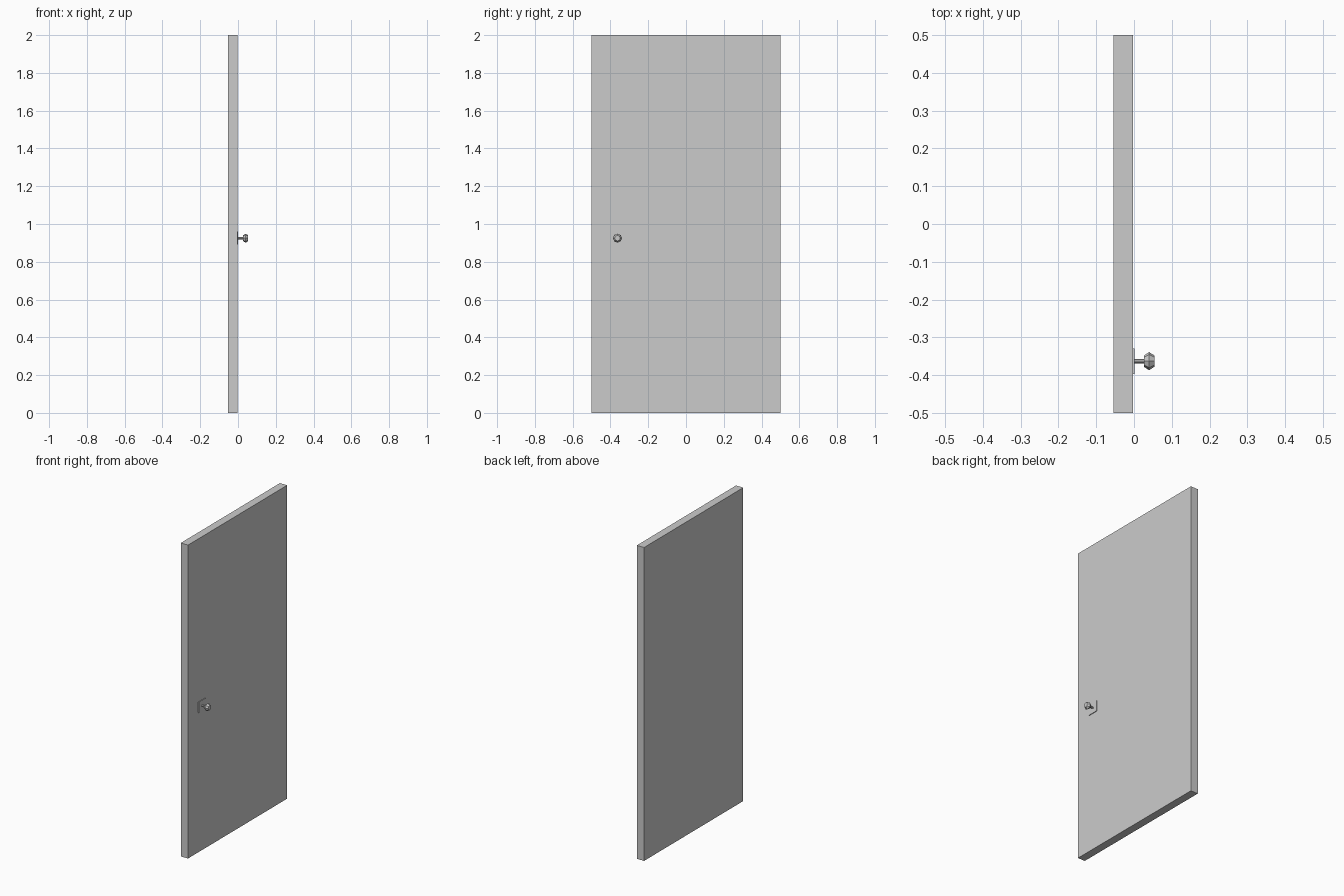
import bpy, bmesh, math

if "Cube" in bpy.data.objects:
    bpy.data.objects.remove(bpy.data.objects["Cube"])

KNOB_Y, KNOB_Z = -0.363, 0.925


def box(name, lo, hi):
    bm = bmesh.new()
    bmesh.ops.create_cube(bm, size=1)
    for v in bm.verts:
        v.co = [(a + b) / 2 + c * (b - a) for a, b, c in zip(lo, hi, v.co)]
    return finish(name, bm)


def turned(name, profile, sides):
    """Closed lathe along x from (x, radius) pairs, centred on the knob axis."""
    bm = bmesh.new()
    rings = []
    for x, r in profile:
        angles = [2 * math.pi * i / sides for i in range(sides)]
        rings.append([bm.verts.new((x, KNOB_Y + r * math.cos(a), KNOB_Z + r * math.sin(a)))
                      for a in angles])
    for a, b in zip(rings, rings[1:]):
        for i in range(sides):
            j = (i + 1) % sides
            bm.faces.new((a[i], a[j], b[j], b[i]))
    bm.faces.new(rings[0])
    bm.faces.new(rings[-1])
    return finish(name, bm)


def finish(name, bm):
    bmesh.ops.recalc_face_normals(bm, faces=bm.faces)
    mesh = bpy.data.meshes.new(name)
    bm.to_mesh(mesh)
    bm.free()
    obj = bpy.data.objects.new(name, mesh)
    bpy.context.collection.objects.link(obj)
    return obj


# Door slab
box("door_panel", (-0.054, -0.5, 0), (-0.003, 0.5, 2))

# Square backing plate
box("knob_plate", (-0.004, KNOB_Y - 0.034, KNOB_Z - 0.034),
    (0.001, KNOB_Y + 0.034, KNOB_Z + 0.034))

# Stem and faceted knob
turned("knob_stem", [(0.0, 0.006), (0.03, 0.006)], 8)
turned("knob", [(0.0265, 0.015), (0.04, 0.024), (0.054, 0.015)], 8)
